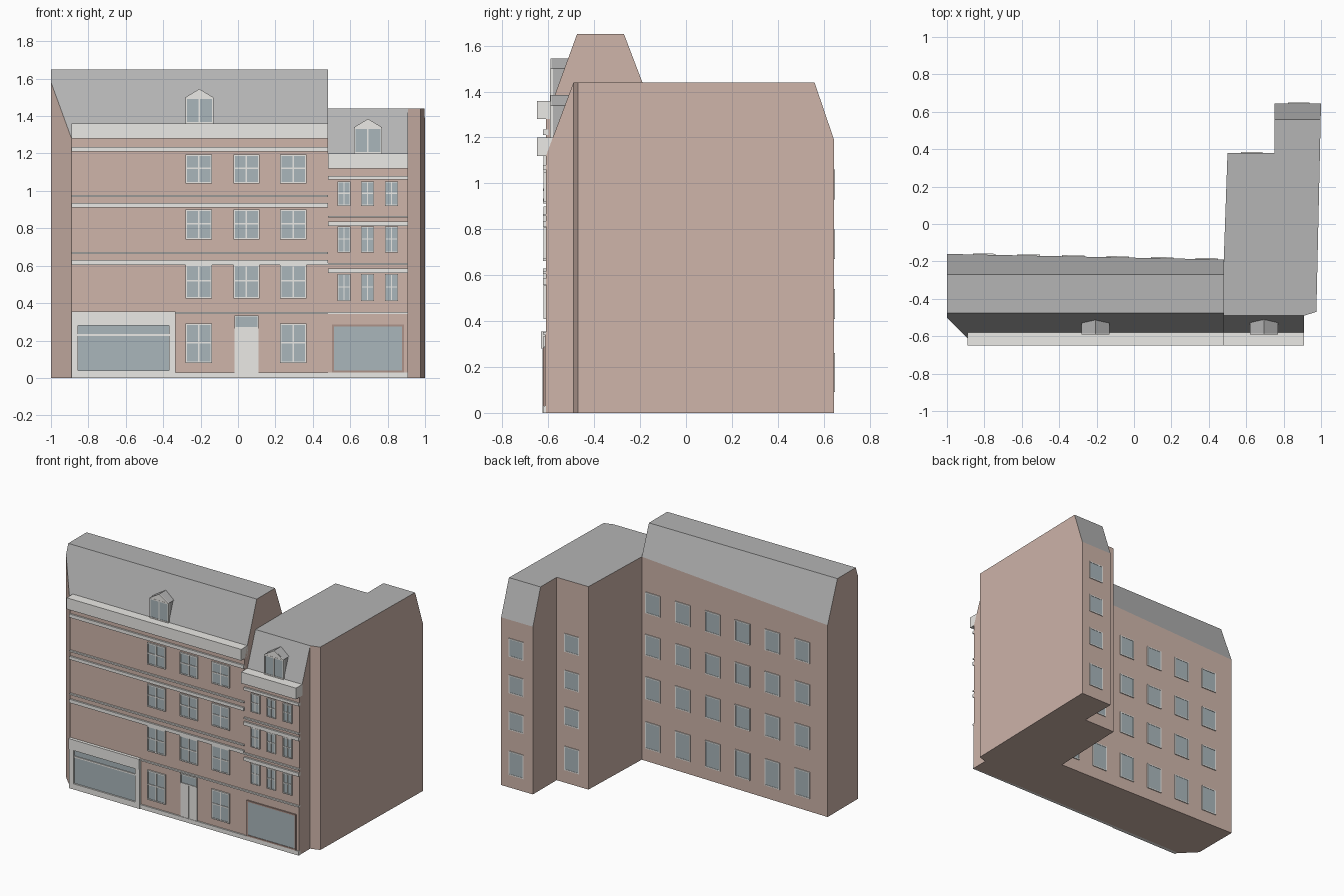
import bpy, bmesh, math
from mathutils import Matrix, Vector

if "Cube" in bpy.data.objects:
    bpy.data.objects.remove(bpy.data.objects["Cube"])


def mat(name, r, g, b):
    m = bpy.data.materials.new(name)
    m.diffuse_color = (r, g, b, 1)
    m.use_nodes = True
    m.node_tree.nodes["Principled BSDF"].inputs["Base Color"].default_value = m.diffuse_color
    return m


BRICK = mat("brick", 0.62, 0.46, 0.40)
ROOF = mat("slate", 0.46, 0.46, 0.46)
TRIM = mat("pale_trim", 0.83, 0.82, 0.79)
GLASS = mat("glass", 0.40, 0.47, 0.50)
DARK = mat("brown_trim", 0.42, 0.29, 0.25)
FRONT = -0.61


def finish(name, bm, mats, matrix=None):
    bmesh.ops.recalc_face_normals(bm, faces=bm.faces[:])
    me = bpy.data.meshes.new(name)
    bm.to_mesh(me)
    bm.free()
    for m in mats:
        me.materials.append(m)
    ob = bpy.data.objects.new(name, me)
    bpy.context.collection.objects.link(ob)
    if matrix:
        ob.matrix_world = matrix
    return ob


def boxes(name, items, material, matrix=None):
    """One mesh from boxes given as (x0, x1, y0, y1, z0, z1)."""
    bm = bmesh.new()
    for x0, x1, y0, y1, z0, z1 in items:
        m = Matrix.Translation(((x0 + x1) / 2, (y0 + y1) / 2, (z0 + z1) / 2))
        bmesh.ops.create_cube(bm, size=1, matrix=m @ Matrix.Diagonal((x1 - x0, y1 - y0, z1 - z0, 1)))
    return finish(name, bm, [material], matrix)


def block(name, plan, height, cuts):
    """Extruded plan with mansard slopes; each cut is two (y, z) points on the slope."""
    bm = bmesh.new()
    base = bm.faces.new([bm.verts.new((x, y, 0)) for x, y in plan])
    top = bmesh.ops.extrude_face_region(bm, geom=[base], use_keep_orig=True)
    bmesh.ops.translate(bm, vec=(0, 0, height), verts=[v for v in top["geom"] if isinstance(v, bmesh.types.BMVert)])
    for (ya, za), (yb, zb) in cuts:
        n = Vector((0, zb - za, ya - yb))
        if n.z < 0:
            n = -n
        r = bmesh.ops.bisect_plane(bm, geom=bm.verts[:] + bm.edges[:] + bm.faces[:],
                                   plane_co=(0, ya, za), plane_no=n, clear_outer=True)
        bmesh.ops.edgeloop_fill(bm, edges=[e for e in r["geom_cut"] if isinstance(e, bmesh.types.BMEdge)])
    bmesh.ops.recalc_face_normals(bm, faces=bm.faces[:])
    for f in bm.faces:
        f.material_index = 1 if f.normal.z > 0.2 else 0
    return finish(name, bm, [BRICK, ROOF])


def window(name, w, z0, z1, matrix, bar=0.008, split=None, out=0.01, frame=TRIM):
    """Framed window centred on local x = 0, outward is local -y."""
    h = w / 2
    parts = [(-h, -h + bar, -out, 0.005, z0, z1), (h - bar, h, -out, 0.005, z0, z1),
             (-h, h, -out, 0.005, z0, z0 + bar), (-h, h, -out, 0.005, z1 - bar, z1)]
    if split:
        zm = z0 + (z1 - z0) * split
        parts += [(-bar * .5, bar * .5, -out, 0.005, z0, z1), (-h, h, -out, 0.005, zm - bar / 2, zm + bar / 2)]
    boxes(name + "_frame", parts, frame, matrix)
    boxes(name + "_glass", [(-h + bar, h - bar, -out * 0.6, 0.004, z0 + bar, z1 - bar)], GLASS, matrix)


def at(x, y, angle=0):
    return Matrix.Translation((x, y, 0)) @ Matrix.Rotation(angle, 4, 'Z')


# Building masses
block("main_house", [(-1, -0.50), (-0.89, FRONT), (0.48, FRONT), (0.48, -0.19), (-1, -0.16)], 1.65,
      [((FRONT, 1.28), (-0.475, 1.65)), ((-0.19, 1.44), (-0.27, 1.65))])
block("corner_house", [(0.48, FRONT), (0.91, FRONT), (0.91, -0.49), (0.975, -0.47), (1, 0.645), (0.75, 0.645),
                       (0.75, 0.38), (0.50, 0.38), (0.48, -0.19)], 1.44,
      [((FRONT, 1.12), (-0.49, 1.44)), ((0.645, 1.19), (0.56, 1.44))])

# Cornices, string courses and plinth
boxes("main_cornice", [(-0.89, 0.48, -0.65, -0.575, 1.28, 1.36)], TRIM)
boxes("corner_cornice", [(0.48, 0.91, -0.65, -0.575, 1.12, 1.20)], TRIM)
boxes("main_bands", [(-0.89, 0.48, -0.622, -0.60, a, b) for a, b in
                     [(1.21, 1.235), (0.967, 0.977), (0.912, 0.935), (0.662, 0.672), (0.605, 0.63)]], TRIM)
boxes("corner_bands", [(0.48, 0.91, -0.622, -0.60, a, b) for a, b in
                       [(1.06, 1.08), (0.857, 0.867), (0.812, 0.837), (0.605, 0.615), (0.56, 0.585)]], TRIM)
boxes("ground_band", [(-0.34, 0.91, -0.622, -0.60, 0.342, 0.352)], TRIM)
boxes("plinth", [(-0.89, 0.91, -0.62, -0.60, 0, 0.03)], TRIM)

# Front windows
for i, x in enumerate([-0.21, 0.045, 0.295]):
    rows = [(1.04, 1.195), (0.74, 0.90), (0.425, 0.605)] + ([(0.08, 0.29)] if i != 1 else [])
    for j, (a, b) in enumerate(rows):
        window(f"main_window_{i}_{j}", 0.14, a, b, at(x, FRONT), split=0.52)
for i, x in enumerate([0.567, 0.692, 0.82]):
    for j, (a, b) in enumerate([(0.92, 1.05), (0.67, 0.81), (0.41, 0.555)]):
        window(f"corner_window_{i}_{j}", 0.07, a, b, at(x, FRONT), bar=0.006, split=0.52)

# Rear windows
slant = math.pi - math.atan2(0.03, 1.48)
for i in range(6):
    x = 0.39 - 0.238 * i
    y = -0.19 + (0.48 - x) * 0.03 / 1.48
    for j, (a, b) in enumerate([(1.05, 1.20), (0.75, 0.90), (0.44, 0.60), (0.09, 0.28)]):
        window(f"rear_window_{i}_{j}", 0.12, a, b, at(x, y, slant), bar=0.007, out=0.006)
for i, (x, y) in enumerate([(0.88, 0.645), (0.63, 0.38)]):
    for j, (a, b) in enumerate([(0.93, 1.06), (0.67, 0.80), (0.41, 0.54), (0.09, 0.26)]):
        window(f"wing_window_{i}_{j}", 0.115, a, b, at(x, y, math.pi), bar=0.007, out=0.005)

# Pale shopfront on the left
boxes("left_shop_surround", [(-0.89, -0.855, -0.625, -0.60, 0, 0.28), (-0.37, -0.335, -0.625, -0.60, 0, 0.28),
                             (-0.855, -0.37, -0.625, -0.60, 0, 0.04), (-0.89, -0.335, -0.632, -0.60, 0.28, 0.355),
                             (-0.855, -0.37, -0.62, -0.60, 0.225, 0.235)], TRIM)
boxes("left_shop_glass", [(-0.855, -0.37, -0.614, -0.60, 0.04, 0.28)], GLASS)

# Brown shopfront on the right
boxes("right_shop_surround", [(0.48, 0.91, -0.614, -0.60, 0.03, 0.342)], BRICK)
window("right_shop_window", 0.385, 0.03, 0.285, at(0.695, -0.612), bar=0.01, frame=DARK)

# Entrance
boxes("door", [(-0.02, 0.043, -0.617, -0.60, 0.0, 0.265), (0.047, 0.11, -0.617, -0.60, 0.0, 0.265),
               (0.043, 0.047, -0.613, -0.60, 0.0, 0.265)], TRIM)
window("door_transom", 0.13, 0.265, 0.335, at(0.045, FRONT), bar=0.007)


# Gabled dormers
def dormer(name, x, z):
    y0, y1, e, p = -0.585, -0.48, z + 0.14, z + 0.185
    boxes(name + "_body", [(x - 0.07, x + 0.07, y0, y1 - 0.04, z - 0.02, e)], ROOF)
    for part, h, ya, yb, m in [("roof", 0.075, y0, y1, ROOF), ("pediment", 0.073, y0 - 0.006, y0, TRIM)]:
        bm = bmesh.new()
        f = bm.faces.new([bm.verts.new(c) for c in [(x - h, ya, e), (x + h, ya, e), (x, ya, p)]])
        r = bmesh.ops.extrude_face_region(bm, geom=[f], use_keep_orig=True)
        bmesh.ops.translate(bm, vec=(0, yb - ya, 0), verts=[v for v in r["geom"] if isinstance(v, bmesh.types.BMVert)])
        finish(f"{name}_{part}", bm, [m])
    window(name + "_window", 0.15, z, e, at(x, y0), out=0.007, split=0.97)


dormer("main_dormer", -0.207, 1.36)
dormer("corner_dormer", 0.695, 1.20)
